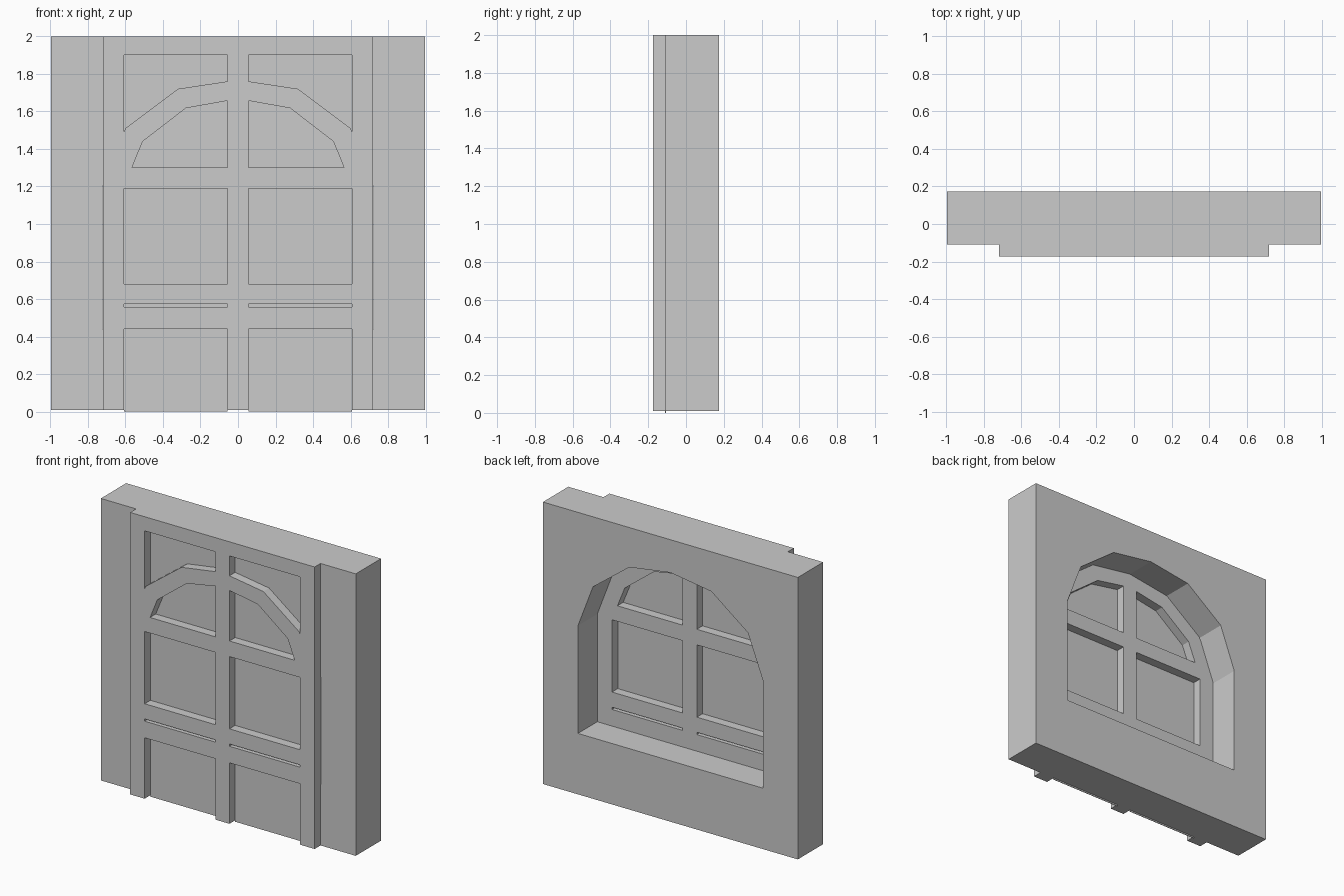
import bpy, math

if "Cube" in bpy.data.objects:
    bpy.data.objects.remove(bpy.data.objects["Cube"])

FRONT, WALL_FRONT, BARS_BACK, BACK = -0.174, -0.108, -0.042, 0.174


def slab(name, loops, y0, y1):
    """Fill closed x/z loops (inner loops become holes) and extrude from y0 to y1."""
    cu = bpy.data.curves.new(name, 'CURVE')
    cu.dimensions = '2D'
    cu.fill_mode = 'BOTH'
    cu.extrude = (y1 - y0) / 2
    for pts in loops:
        sp = cu.splines.new('POLY')
        sp.points.add(len(pts) - 1)
        for p, (x, z) in zip(sp.points, pts):
            p.co = (x, z, 0, 1)
        sp.use_cyclic_u = True
    ob = bpy.data.objects.new(name, cu)
    bpy.context.collection.objects.link(ob)
    ob.rotation_euler = (math.pi / 2, 0, 0)
    ob.location.y = (y0 + y1) / 2
    bpy.ops.object.select_all(action='DESELECT')
    ob.select_set(True)
    bpy.context.view_layer.objects.active = ob
    bpy.ops.object.convert(target='MESH')
    bpy.ops.object.transform_apply(location=True, rotation=True, scale=True)
    bpy.ops.object.shade_flat()
    return ob


def rect(x0, x1, z0, z1):
    return [(x0, z0), (x1, z0), (x1, z1), (x0, z1)]


def mirror(pts):
    return [(-x, z) for x, z in reversed(pts)]


# Wall with a faceted arched opening
half_arch = [(0.722, 0.44), (0.722, 1.2), (0.605, 1.505), (0.32, 1.72)]
arch = half_arch + [(0, 1.768)] + mirror(half_arch)
slab("wall", [rect(-0.995, 0.995, 0.01, 2.0), arch], WALL_FRONT, BACK)

# Window frame: one plate pierced by mirrored panes
panes = [
    rect(0.055, 0.607, 0.557, 0.573),                                    # slot
    rect(0.055, 0.607, 0.68, 1.19),                                      # lower pane
    [(0.055, 1.30), (0.565, 1.30), (0.508, 1.44), (0.278, 1.617), (0.055, 1.657)],
    [(0.055, 1.76), (0.32, 1.72), (0.6, 1.51), (0.607, 1.49), (0.607, 1.90), (0.055, 1.90)],
]
holes = panes + [mirror(p) for p in panes]
slab("window_frame", [rect(-0.72, 0.72, 0.44, 2.0)] + holes, FRONT, BARS_BACK)

# Posts below the window
for label, x0, x1 in (("left", -0.72, -0.607), ("middle", -0.055, 0.055), ("right", 0.607, 0.72)):
    slab(label + "_lower_post", [rect(x0, x1, 0.01, 0.44)], FRONT, WALL_FRONT + 0.01)

# Thin sheets behind the bars: glass above, panel below
for label, x0, x1 in (("left", -0.607, -0.055), ("right", 0.055, 0.607)):
    slab(label + "_glass_panel", [rect(x0, x1, 0.0, 1.9)], WALL_FRONT - 0.002, WALL_FRONT + 0.002)
